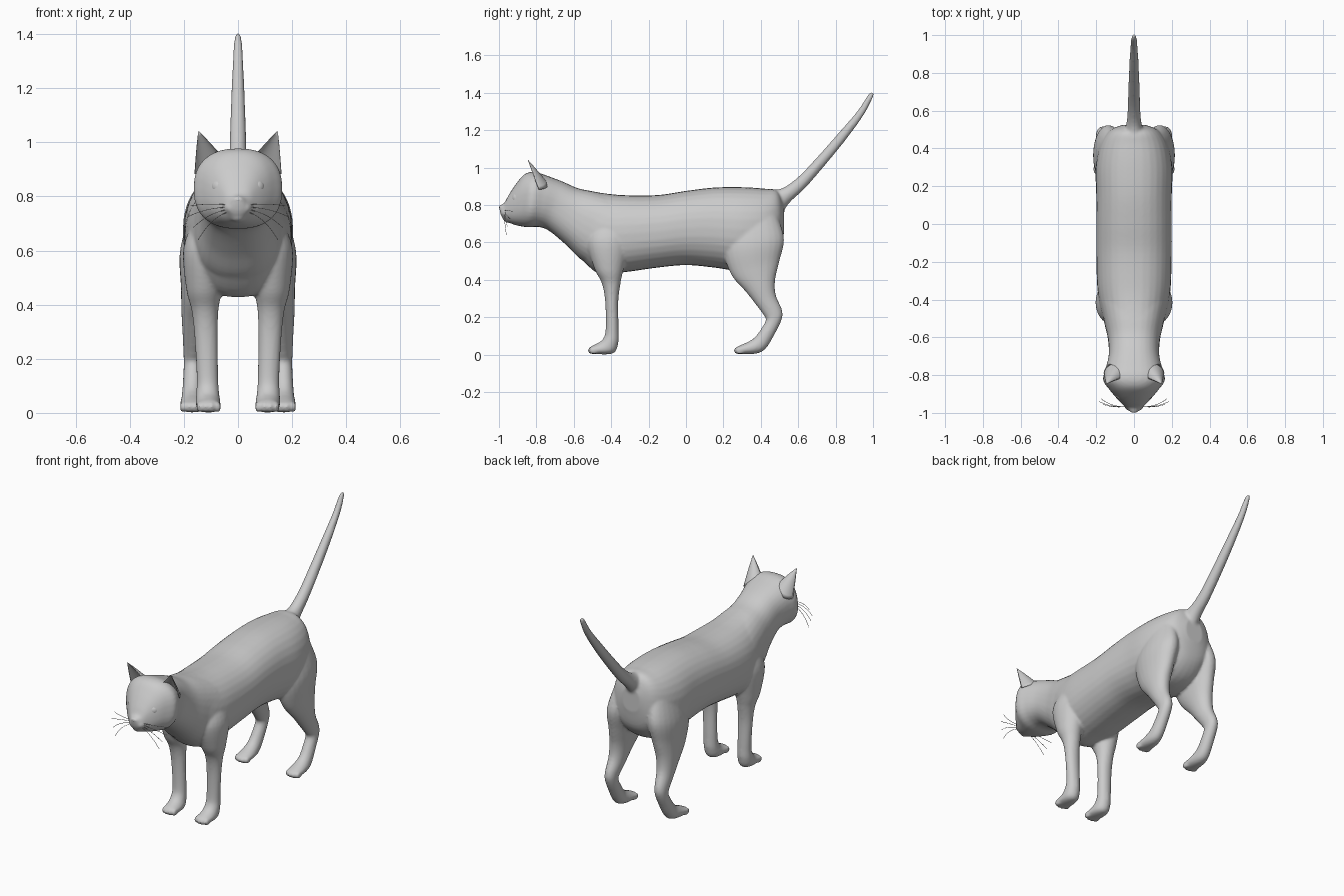
import bpy, bmesh, math
from mathutils import Vector, Matrix


def sgnpow(v, p):
    return math.copysign(abs(v) ** p, v)


def catmull(a, b, c, d, t):
    return [0.5 * (2*q + (r-p)*t + (2*p-5*q+4*r-s)*t*t + (3*q-p-3*r+s)*t**3)
            for p, q, r, s in zip(a, b, c, d)]


def skin(bm, loops):
    rows = [[bm.verts.new(p) for p in loop] for loop in loops]
    n = len(rows[0])
    for a, b in zip(rows, rows[1:]):
        for i in range(n):
            bm.faces.new((a[i], a[(i+1) % n], b[(i+1) % n], b[i]))
    bm.faces.new(rows[0][::-1])
    bm.faces.new(rows[-1])


def loft(bm, rings, side=1, exp=2.0, n=32, steps=5):
    # ring = (y1, z1, y2, z2, x centre, x radius): two silhouette points seen from the side
    fine = []
    for i in range(len(rings) - 1):
        a, d = rings[max(i-1, 0)], rings[min(i+2, len(rings)-1)]
        fine += [catmull(a, rings[i], rings[i+1], d, k/steps) for k in range(steps)]
    fine.append(rings[-1])
    loops = []
    for y1, z1, y2, z2, xc, rx in fine:
        c = Vector((side*xc, (y1+y2)/2, (z1+z2)/2))
        d = Vector((0, (y2-y1)/2, (z2-z1)/2))
        loops.append([c + Vector((rx*sgnpow(math.cos(t), 2/exp), 0, 0)) + d*sgnpow(math.sin(t), 2/exp)
                      for t in (2*math.pi*j/n for j in range(n))])
    skin(bm, loops)


def ball(bm, loc, size):
    bmesh.ops.create_uvsphere(bm, u_segments=20, v_segments=12, radius=1,
                              matrix=Matrix.Translation(loc) @ Matrix.Diagonal((*size, 1)))


def finish(bm, name):
    bmesh.ops.recalc_face_normals(bm, faces=bm.faces)
    for f in bm.faces:
        f.smooth = True
    me = bpy.data.meshes.new(name)
    bm.to_mesh(me)
    bm.free()
    ob = bpy.data.objects.new(name, me)
    bpy.context.collection.objects.link(ob)
    return ob


def wire(name, points, radius):
    cu = bpy.data.curves.new(name, 'CURVE')
    cu.dimensions = '3D'
    cu.bevel_depth = radius
    cu.bevel_resolution = 1
    cu.use_fill_caps = True
    sp = cu.splines.new('NURBS')
    sp.points.add(len(points) - 1)
    for p, co in zip(sp.points, points):
        p.co = (*co, 1)
    sp.order_u = 3
    sp.use_endpoint_u = True
    ob = bpy.data.objects.new(name, cu)
    bpy.context.collection.objects.link(ob)


body = bmesh.new()

# torso, neck and head, rump to nose
loft(body, [
    (.525, .66, .525, .80, 0, .06), (.50, .55, .49, .875, 0, .13), (.42, .47, .42, .887, 0, .18),
    (.30, .445, .30, .895, 0, .203), (.15, .465, .15, .893, 0, .20), (0, .478, 0, .875, 0, .20),
    (-.15, .465, -.15, .853, 0, .20), (-.33, .44, -.32, .852, 0, .195), (-.46, .43, -.42, .86, 0, .18),
    (-.55, .50, -.50, .873, 0, .155)], exp=2.25)
loft(body, [
    (-.44, .46, -.40, .85, 0, .18), (-.55, .50, -.50, .873, 0, .157), (-.64, .585, -.58, .89, 0, .138),
    (-.73, .66, -.66, .925, 0, .134), (-.785, .682, -.745, .957, 0, .15), (-.84, .68, -.81, .977, 0, .164),
    (-.89, .687, -.862, .965, 0, .13), (-.935, .70, -.907, .915, 0, .092), (-.965, .718, -.947, .855, 0, .058),
    (-.985, .735, -.972, .81, 0, .036), (-.995, .765, -1.0, .798, 0, .018)], exp=2.4)

# tail
loft(body, [
    (.51, .75, .42, .88, 0, .06), (.557, .815, .51, .888, 0, .04), (.64, .893, .60, .95, 0, .033),
    (.75, 1.02, .708, 1.063, 0, .03), (.86, 1.155, .82, 1.19, 0, .025), (.95, 1.28, .917, 1.303, 0, .02),
    (1.0, 1.375, .974, 1.39, 0, .014), (1.005, 1.398, .994, 1.404, 0, .006)], n=20)

FRONT_LEG = [
    (-.50, .70, -.31, .70, .10, .07), (-.53, .60, -.30, .60, .12, .083), (-.49, .46, -.335, .45, .125, .066),
    (-.45, .38, -.35, .38, .122, .05), (-.432, .28, -.362, .28, .118, .043), (-.43, .13, -.36, .13, .113, .040),
    (-.447, .08, -.362, .06, .112, .043), (-.475, .06, -.39, .006, .110, .046),
    (-.505, .045, -.49, .003, .108, .045), (-.515, .03, -.513, .010, .108, .030)]
HIND_LEG = [
    (.24, .72, .49, .74, .12, .06), (.20, .57, .525, .62, .135, .08), (.24, .43, .50, .50, .145, .066),
    (.32, .335, .477, .40, .155, .054), (.375, .265, .48, .32, .16, .045), (.412, .215, .513, .24, .165, .037),
    (.427, .185, .513, .19, .167, .034), (.403, .14, .475, .11, .168, .035), (.37, .095, .425, .030, .17, .038),
    (.335, .07, .37, .004, .17, .043), (.28, .045, .285, .003, .17, .044), (.263, .03, .265, .010, .17, .030)]

# legs with toes, muzzle pads and chin
for s in (-1, 1):
    loft(body, FRONT_LEG, s, n=24)
    loft(body, HIND_LEG, s, n=24)
    for x, y in ((.108, -.50), (.17, .28)):
        for k in (-1.5, -.5, .5, 1.5):
            ball(body, (s*x + k*.022, y + .008*(abs(k) - .5), .022), (.0125, .026, .021))
    ball(body, (s*.022, -.962, .758), (.029, .028, .023))
ball(body, (0, -.95, .722), (.03, .027, .018))

# blend everything into one smooth skin
cat = finish(body, "cat_body")
rm = cat.modifiers.new("blend", 'REMESH')
rm.mode = 'VOXEL'
rm.voxel_size = .0075
rm.use_smooth_shade = True
sm = cat.modifiers.new("soften", 'SMOOTH')
sm.factor = .5
sm.iterations = 7

for s, tag in ((-1, "right"), (1, "left")):
    # ear: crescent section shrinking to the tip
    bm = bmesh.new()
    base, tip = Vector((s*.110, -.80, .915)), Vector((s*.146, -.846, 1.04))
    u, w = Vector((s*.051, .012, -.033)), Vector((-s*.012, .062, 0))
    loops = []
    for i in range(9):
        t = i / 8
        k = max((1 - t) ** .9, .03)
        c = base.lerp(tip, t)
        loops.append([c + u*k*math.cos(a) + w*k*math.sin(a)*(1 if math.sin(a) > 0 else -.6)
                      for a in (2*math.pi*j/28 for j in range(28))])
    skin(bm, loops)
    finish(bm, tag + "_ear")

    # eye and eyelid rim
    bm = bmesh.new()
    ball(bm, (0, 0, 0), (.027, .020, .027))
    eye = finish(bm, tag + "_eye")
    eye.location = (s*.072, -.909, .835)
    eye.rotation_euler = (0, 0, s*.45)
    bpy.ops.mesh.primitive_torus_add(major_radius=.028, minor_radius=.005, major_segments=32, minor_segments=8,
                                     location=(s*.072, -.915, .835), rotation=(math.pi/2 - .15, 0, s*.5))
    rim = bpy.context.object
    rim.name = tag + "_eyelid"
    bpy.ops.object.shade_smooth()

    # whiskers
    for i, (x, y, z) in enumerate(((.175, -.925, .765), (.185, -.94, .725), (.165, -.955, .685), (.147, -.96, .64))):
        z0 = .768 - i*.008
        wire(f"{tag}_whisker_{i+1}", [(s*.03, -.965, z0), (s*(.03 + x*.45), -.975, z0 + .008 - i*.008), (s*x, y, z)], .0012)

# nose
bm = bmesh.new()
ball(bm, (0, -.985, .787), (.017, .014, .011))
finish(bm, "nose")
